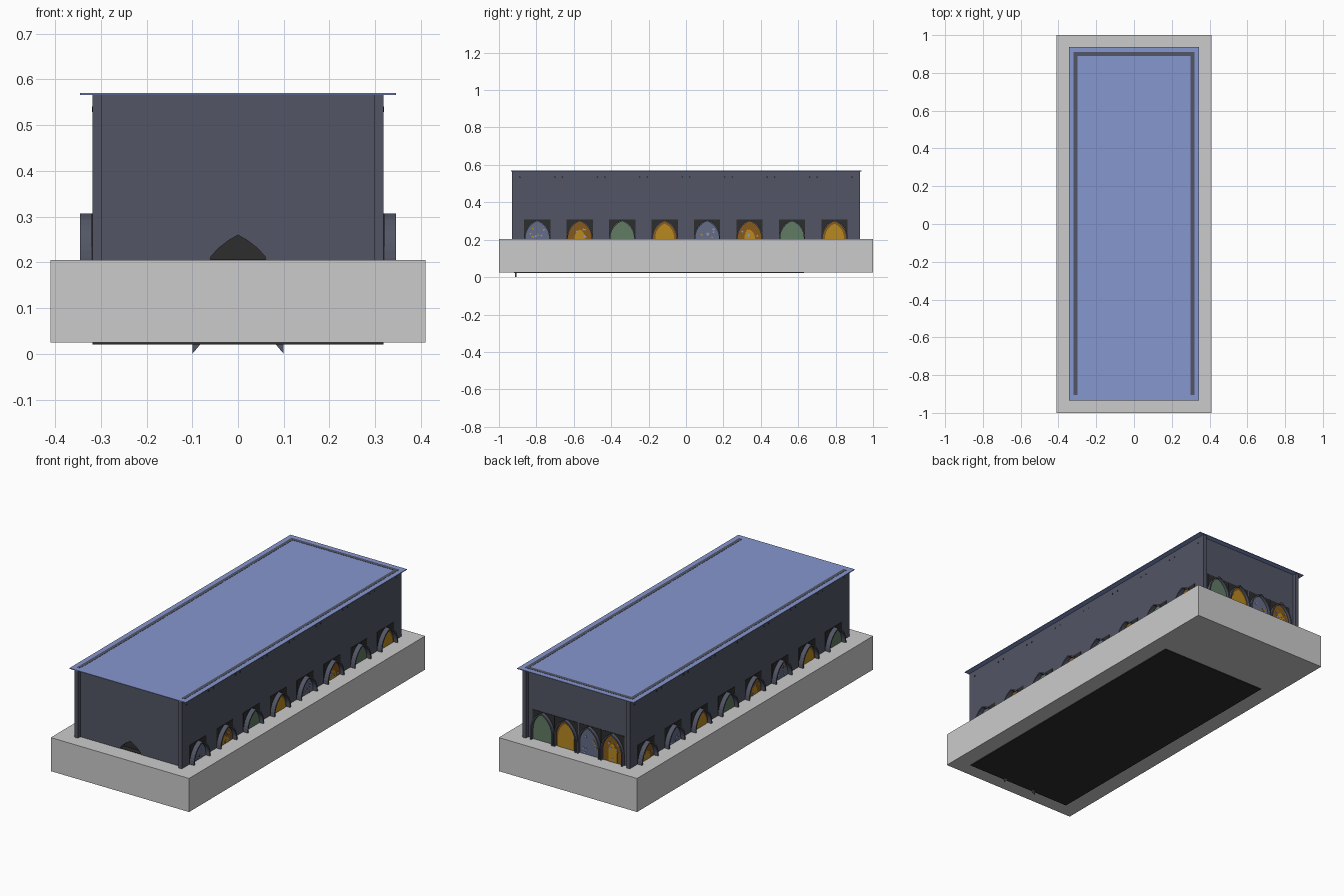
import bpy, bmesh, math, random
from mathutils import Matrix, Vector

random.seed(4)
cube = bpy.data.objects.get("Cube")
if cube:
    bpy.data.objects.remove(cube, do_unlink=True)


def material(name, r, g, b):
    m = bpy.data.materials.new(name)
    m.use_nodes = True
    m.diffuse_color = (r, g, b, 1)
    bsdf = m.node_tree.nodes["Principled BSDF"]
    bsdf.inputs["Base Color"].default_value = (r, g, b, 1)
    bsdf.inputs["Roughness"].default_value = 0.9
    return m


STONE = material("pale stone", 0.6, 0.6, 0.6)
SLATE = material("slate wall", 0.085, 0.093, 0.13)
ROOF = material("blue roof", 0.24, 0.31, 0.63)
DARK = material("near black", 0.026, 0.026, 0.026)
GREEN = material("green glass", 0.12, 0.2, 0.13)
YELLOW = material("yellow glass", 0.48, 0.25, 0.015)
BROWN = material("amber brown glass", 0.24, 0.1, 0.012)
GREY = material("grey blue glass", 0.13, 0.15, 0.24)
BLUE = material("light blue glass", 0.25, 0.32, 0.65)


def finish(name, bm, mat, frame=Matrix()):
    bmesh.ops.recalc_face_normals(bm, faces=bm.faces)
    me = bpy.data.meshes.new(name)
    bm.to_mesh(me)
    bm.free()
    me.transform(frame)
    me.materials.append(mat)
    ob = bpy.data.objects.new(name, me)
    bpy.context.collection.objects.link(ob)
    return ob


def box(name, lo, hi, mat):
    bm = bmesh.new()
    bmesh.ops.create_cube(bm, size=1)
    lo, hi = Vector(lo), Vector(hi)
    size = hi - lo
    for v in bm.verts:
        v.co = (lo + hi) / 2 + Vector(a * b for a, b in zip(v.co, size))
    return finish(name, bm, mat)


def prisms(name, outlines, near, far, mat, frame):
    """Extrude flat outlines along the local z axis."""
    bm = bmesh.new()
    for pts in outlines:
        a = [bm.verts.new((x, y, near)) for x, y in pts]
        b = [bm.verts.new((x, y, far)) for x, y in pts]
        bm.faces.new(a)
        bm.faces.new(b)
        for i in range(len(pts)):
            j = (i + 1) % len(pts)
            bm.faces.new((a[i], a[j], b[j], b[i]))
    return finish(name, bm, mat, frame)


def arch(w, spring, apex, foot, n=8):
    """Pointed arch outline, from right foot over the apex to left foot."""
    h = apex - spring
    c = (h * h - w * w) / (2 * w)
    top = math.atan2(h, c)
    right = [((w + c) * math.cos(top * i / n) - c,
              spring + (w + c) * math.sin(top * i / n)) for i in range(n)]
    right.insert(0, (w, foot))
    return right + [(0, apex)] + [(-x, y) for x, y in reversed(right)]


def hood(name, outer, inner, depth, frame):
    """Thin arched band standing out from the wall."""
    bm = bmesh.new()
    rows = [[bm.verts.new((p[0], p[1], z)) for p, z in
             ((o, 0), (o, depth), (i, depth), (i, 0))] for o, i in zip(outer, inner)]
    for r, s in zip(rows, rows[1:]):
        for k in range(4):
            m = (k + 1) % 4
            bm.faces.new((r[k], r[m], s[m], s[k]))
    bm.faces.new(rows[0])
    bm.faces.new(rows[-1])
    return finish(name, bm, SLATE, frame)


def wall_frame(origin, tangent, outward):
    t, o, u = Vector(tangent), Vector(outward), Vector((0, 0, 1))
    m = Matrix((t, u, o)).transposed().to_4x4()
    m.translation = origin
    return m


def diamond(x, y, s):
    return [(x - s, y), (x, y - s), (x + s, y), (x, y + s)]


def window(name, kind, frame, w, spring, apex, depth):
    foot = 0.2
    square = [(-w, foot), (w, foot), (w, apex), (-w, apex)]
    prisms(name + "_panel", [square], 0, 0.002, DARK, frame)
    hood(name + "_hood", arch(w, spring, apex, foot),
         arch(w - 0.007, spring, apex - 0.008, foot), depth, frame)
    glass = {"green": GREEN, "yellow": BROWN, "amber": BROWN, "blue": GREY}[kind]
    prisms(name + "_glass", [arch(w - 0.007, spring, apex - 0.008, foot)],
           0.002, 0.004, glass, frame)
    # inner lights and scattered mosaic panes
    if kind in ("yellow", "amber"):
        k = 0.72 if kind == "yellow" else 0.4
        prisms(name + "_inner_light",
               [arch(w * k, spring, spring + (apex - spring) * (k + 0.06), foot)],
               0.004, 0.006, YELLOW, frame)
    if kind in ("amber", "blue"):
        for label, mat, count in (("blue", BLUE, 5), ("gold", YELLOW, 3)):
            panes = [diamond(random.uniform(-0.6, 0.6) * w,
                             random.uniform(foot + 0.01, spring + (apex - spring) * 0.55),
                             0.006) for _ in range(count)]
            prisms(name + "_" + label + "_panes", panes, 0.004,
                   0.007 if mat is BLUE else 0.008, mat, frame)


# Plinth and the dark floor under it
box("plinth", (-0.41, -1, 0.025), (0.41, 1, 0.205), STONE)
box("floor_underside", (-0.318, -0.92, 0.021), (0.318, 0.63, 0.03), DARK)

# Long walls, back wall and flat roof
X, TOP = 0.318, 0.567
for side, s in (("left", 1), ("right", -1)):
    xs = sorted((s * X, s * (X - 0.02)))
    box(side + "_wall", (xs[0], -0.93, 0.19), (xs[1], 0.93, TOP), SLATE)
    xs = sorted((s * 0.319, s * 0.3))
    box(side + "_roof_strip", (xs[0], -0.905, TOP), (xs[1], 0.91, 0.571), SLATE)
box("back_wall", (-X + 0.02, 0.89, 0.19), (X - 0.02, 0.91, TOP), SLATE)
box("back_roof_strip", (-0.3, 0.89, TOP), (0.3, 0.91, 0.571), SLATE)
box("roof", (-0.345, -0.935, 0.566), (0.345, 0.937, 0.57), ROOF)

# Front wall with its arched doorway cut into the outline
front = wall_frame((0, -0.91, 0), (1, 0, 0), (0, -1, 0))
door = arch(0.1, 0.1, 0.26, 0.1)
door = [p for p in door if p[1] > 0.2]
door = [(0.068, 0.19)] + door + [(-0.068, 0.19)]
E = X - 0.02
prisms("front_wall", [[(E, 0.19)] + [(E, TOP), (-E, TOP), (-E, 0.19)] + door[::-1]],
       -0.03, 0, SLATE, front)
prisms("doorway", [[(-0.09, 0.19), (0.09, 0.19), (0.09, 0.27), (-0.09, 0.27)]],
       -0.035, -0.031, DARK, front)
prisms("door_sill", [[(-0.066, 0.19), (0.066, 0.19), (0.066, 0.207), (-0.066, 0.207)]],
       -0.03, -0.002, DARK, front)
prisms("door_feet", [[(s * 0.1, 0), (s * 0.1, 0.026), (s * 0.078, 0.026)] for s in (1, -1)],
       -0.005, 0.005, SLATE, front)

# Side windows and the small vent holes above them
ORDERS = {1: ("blue", "amber", "green", "yellow"),
          -1: ("green", "yellow", "blue", "amber")}
for side, s in (("left", 1), ("right", -1)):
    for i in range(8):
        frame = wall_frame((s * X, -0.795 + 0.227 * i, 0), (0, s, 0), (s, 0, 0))
        window(f"{side}_window_{i + 1}", ORDERS[s][i % 4], frame, 0.07, 0.21, 0.307, 0.027)
    frame = wall_frame((s * X, 0, 0), (0, 1, 0), (s, 0, 0))
    holes = [diamond(-0.908 + 0.227 * i + d, 0.535, 0.006)
             for i in range(9) for d in (-0.02, 0.02) if abs(-0.908 + 0.227 * i + d) < 0.9]
    prisms(side + "_vents", holes, 0, 0.001, DARK, frame)

# Back windows
for i, kind in enumerate(("green", "yellow", "blue", "amber")):
    frame = wall_frame((0.207 - 0.138 * i, 0.91, 0), (-1, 0, 0), (0, 1, 0))
    window(f"back_window_{i + 1}", kind, frame, 0.066, 0.26, 0.36, 0.02)
